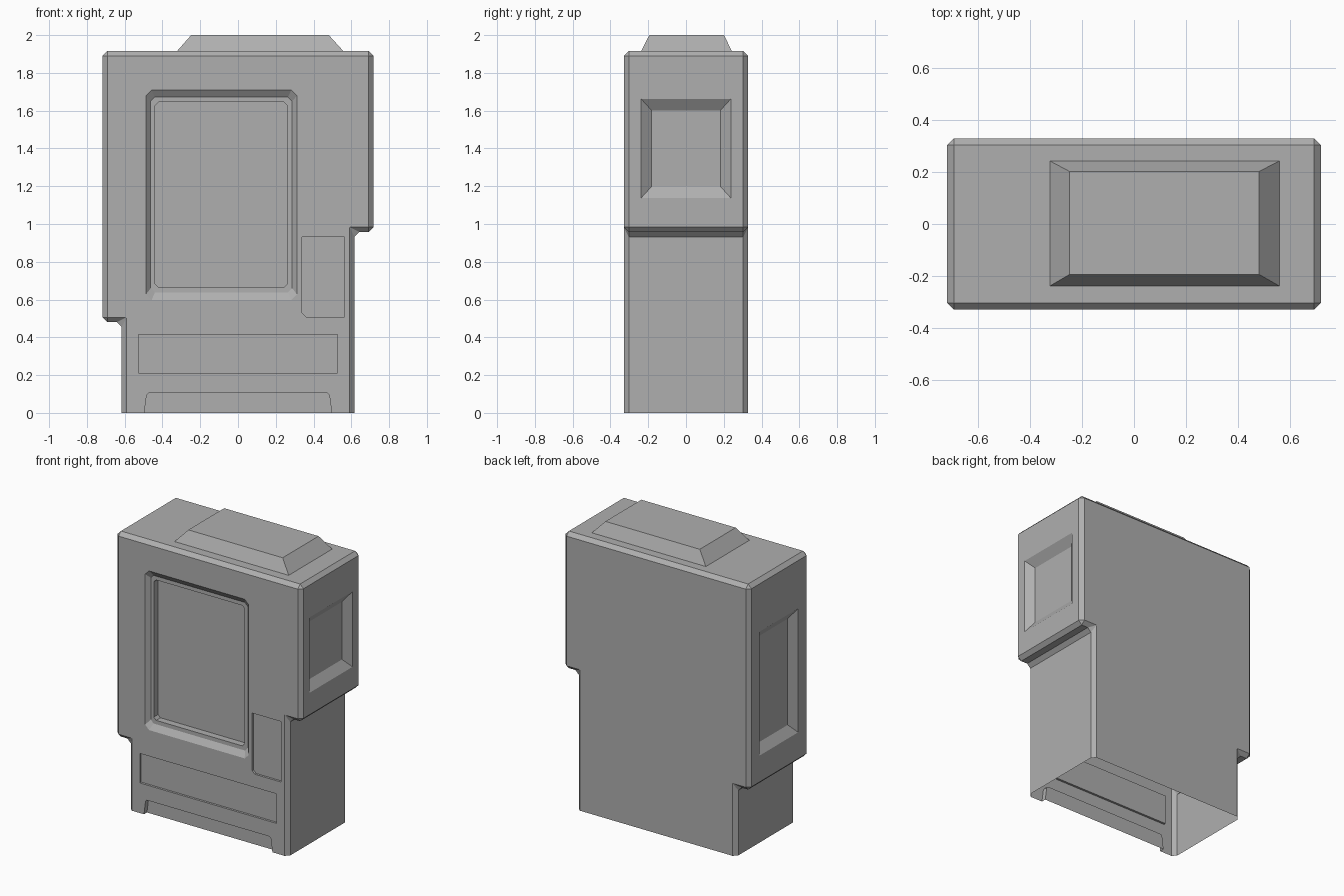
import bpy, bmesh

if "Cube" in bpy.data.objects:
    bpy.data.objects.remove(bpy.data.objects["Cube"])

W, D, TOP = 0.718, 0.329, 1.915      # half width, half depth, body height
BEV = 0.026

grey = bpy.data.materials.new("dark_grey")
grey.diffuse_color = (0.43, 0.43, 0.43, 1)
grey.use_nodes = True
grey.node_tree.nodes["Principled BSDF"].inputs["Base Color"].default_value = grey.diffuse_color


def make_object(name, bm):
    bmesh.ops.recalc_face_normals(bm, faces=bm.faces)
    mesh = bpy.data.meshes.new(name)
    bm.to_mesh(mesh)
    bm.free()
    mesh.materials.append(grey)
    ob = bpy.data.objects.new(name, mesh)
    bpy.context.collection.objects.link(ob)
    return ob


def loft(name, loops, start_cap=True):
    """Skin a stack of equal-length 3D loops into a solid."""
    bm = bmesh.new()
    rings = [[bm.verts.new(p) for p in loop] for loop in loops]
    for a, b in zip(rings, rings[1:]):
        for i in range(len(a)):
            j = (i + 1) % len(a)
            bm.faces.new((a[i], a[j], b[j], b[i]))
    if start_cap:
        bm.faces.new(rings[0])
    bm.faces.new(rings[-1])
    return make_object(name, bm)


def rect(u0, u1, v0, v1, c=0.0):
    """Rectangle outline, with cut corners when c > 0."""
    if not c:
        return [(u0, v0), (u1, v0), (u1, v1), (u0, v1)]
    return [(u0 + c, v0), (u1 - c, v0), (u1, v0 + c), (u1, v1 - c),
            (u1 - c, v1), (u0 + c, v1), (u0, v1 - c), (u0, v0 + c)]


def on_front(outline, depth):
    return [(u, -D + depth, v) for u, v in outline]


def on_side(outline, depth, side):
    return [(side * (W - depth), u, v) for u, v in outline]


# Stepped body, all edges bevelled except the foot
outline = [(-0.616, 0), (0.616, 0), (0.616, 0.958), (W, 0.958),
           (W, TOP), (-W, TOP), (-W, 0.48), (-0.616, 0.48)]
body = loft("cabinet_body", [on_front(outline, 0), on_front(outline, 2 * D)])
bm = bmesh.new()
bm.from_mesh(body.data)
edges = [e for e in bm.edges if max(v.co.z for v in e.verts) > 0.01]
bmesh.ops.bevel(bm, geom=edges, offset=BEV, offset_type='OFFSET',
                segments=1, profile=0.5, affect='EDGES')
bm.to_mesh(body.data)
bm.free()

# Cutters: front display window with sloped frame, then a deeper pane
cutters = []
wide = rect(-0.487, 0.312, 0.598, 1.709, 0.03)
slim = rect(-0.462, 0.287, 0.638, 1.672, 0.022)
pane = rect(-0.439, 0.262, 0.665, 1.645, 0.018)
cutters.append(loft("window_cutter", [on_front(wide, -0.1), on_front(wide, 0), on_front(slim, 0.027),
                                      on_front(pane, 0.0271), on_front(pane, 0.075)]))

# Cutters: shallow front panels and the foot notch
panel = [(0.36, 0.508), (0.564, 0.508), (0.564, 0.93), (0.34, 0.93), (0.34, 0.528)]
slot = rect(-0.528, 0.526, 0.21, 0.416)
notch = [(-0.509, -0.1), (0.509, -0.1), (0.484, 0.093), (0.474, 0.104),
         (-0.474, 0.104), (-0.484, 0.093)]
for name, shape, depth in (("panel_cutter", panel, 0.015), ("slot_cutter", slot, 0.015),
                           ("notch_cutter", notch, 0.033)):
    cutters.append(loft(name, [on_front(shape, -0.1), on_front(shape, depth)]))

# Cutters: sloped side recesses, a short one right and a tall one left
for side, hy, z0, z1 in ((1, 0.238, 1.137, 1.663), (-1, 0.212, 0.69, 1.555)):
    big = rect(-hy, hy, z0, z1)
    small = rect(-hy + 0.056, hy - 0.056, z0 + 0.062, z1 - 0.062)
    cutters.append(loft("side_cutter", [on_side(big, -0.1, side), on_side(big, 0, side),
                                        on_side(small, 0.042, side)]))

# Carve the body, then drop the helpers
for c in cutters:
    c.hide_render = True
    mod = body.modifiers.new(c.name, 'BOOLEAN')
    mod.operation, mod.solver, mod.object = 'DIFFERENCE', 'EXACT', c
bpy.context.view_layer.update()
carved = bpy.data.meshes.new_from_object(body.evaluated_get(bpy.context.evaluated_depsgraph_get()))
body.modifiers.clear()
body.data = carved
for c in cutters:
    bpy.data.objects.remove(c)

# Open underside
bm = bmesh.new()
bm.from_mesh(body.data)
floor = [f for f in bm.faces if all(v.co.z < 0.001 for v in f.verts)]
bmesh.ops.delete(bm, geom=floor, context='FACES')
bm.to_mesh(body.data)
bm.free()

# Sloped cap on the roof
base = [(x, y, TOP) for x, y in rect(-0.323, 0.558, -0.238, 0.242)]
lid = [(x, y, 2.0) for x, y in rect(-0.248, 0.481, -0.194, 0.202)]
loft("roof_cap", [base, lid], start_cap=False)
